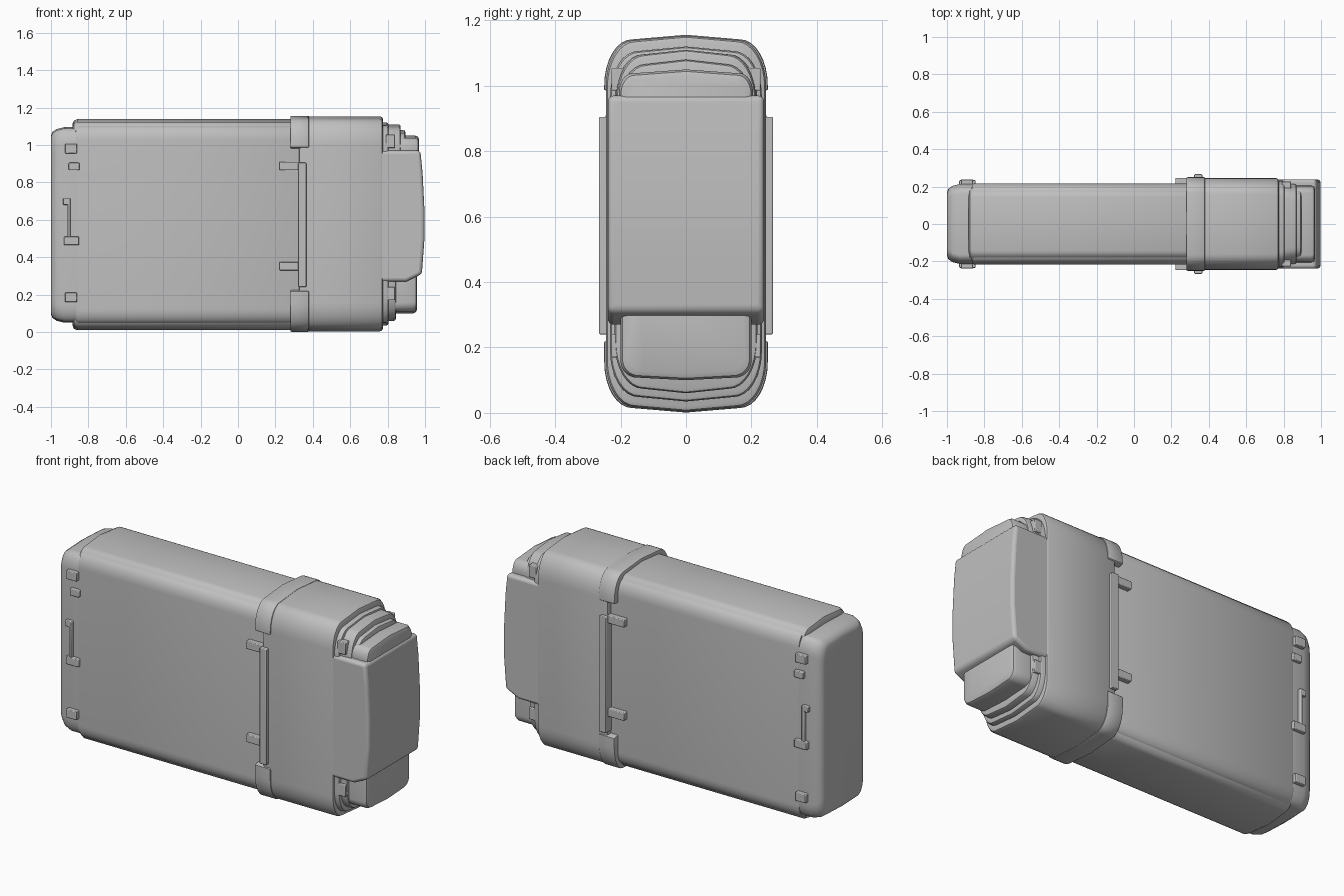
import bpy, bmesh
from math import sin, cos, pi

cube = bpy.data.objects.get("Cube")
if cube:
    bpy.data.objects.remove(cube, do_unlink=True)

grey = bpy.data.materials.new("plain grey")
grey.use_nodes = True
GREY = (0.52, 0.52, 0.52, 1)
grey.diffuse_color = GREY
grey.node_tree.nodes["Principled BSDF"].inputs["Base Color"].default_value = GREY


def finish(name, bm):
    bmesh.ops.recalc_face_normals(bm, faces=bm.faces)
    mesh = bpy.data.meshes.new(name)
    bm.to_mesh(mesh)
    bm.free()
    mesh.materials.append(grey)
    ob = bpy.data.objects.new(name, mesh)
    bpy.context.collection.objects.link(ob)
    bpy.ops.object.select_all(action='DESELECT')
    bpy.context.view_layer.objects.active = ob
    ob.select_set(True)
    bpy.ops.object.shade_smooth_by_angle(angle=0.6)
    return ob


def section(hy, z0, z1, ry, top, bottom, peak):
    """Tall rounded outline with a faintly peaked top and bottom."""
    n = 8
    upper = [(hy - ry + ry * cos(a), z1 - peak - top + top * sin(a))
             for a in (i * pi / 2 / n for i in range(n + 1))]
    lower = [(hy - ry + ry * cos(a), z0 + peak + bottom - bottom * sin(a))
             for a in (i * pi / 2 / n for i in range(n + 1))]
    return (upper + [(0, z1)] + [(-y, z) for y, z in reversed(upper)]
            + [(-y, z) for y, z in lower] + [(0, z0)] + list(reversed(lower)))


def loft(name, stations, hy, z0, z1, ry=.085, top=.14, bottom=.14, peak=.014):
    """Sweep the outline along x; each station is (x, inset)."""
    bm = bmesh.new()
    rings = []
    for x, d in stations:
        pts = section(hy - d, z0 + d, z1 - d, ry, top, bottom, peak)
        rings.append([bm.verts.new((x, y, z)) for y, z in pts])
    for a, b in zip(rings, rings[1:]):
        for i in range(len(a)):
            j = (i + 1) % len(a)
            bm.faces.new((a[i], a[j], b[j], b[i]))
    bm.faces.new(rings[0])
    bm.faces.new(rings[-1])
    return finish(name, bm)


def soft_ends(x0, x1, r):
    return [(x0, r), (x0 + r * .3, r * .3), (x0 + r, 0),
            (x1 - r, 0), (x1 - r * .3, r * .3), (x1, r)]


def slab(name, outline, hy, bevel):
    """Extrude an (x, z) outline across y and round its edges."""
    bm = bmesh.new()
    sides = [[bm.verts.new((x, y, z)) for x, z in outline] for y in (-hy, hy)]
    for i in range(len(outline)):
        j = (i + 1) % len(outline)
        bm.faces.new((sides[0][i], sides[0][j], sides[1][j], sides[1][i]))
    for s in sides:
        bm.faces.new(s)
    ob = finish(name, bm)
    mod = ob.modifiers.new("Rounding", 'BEVEL')
    mod.width, mod.segments, mod.limit_method = bevel, 4, 'ANGLE'
    mod.angle_limit = .5
    return ob


def tab_pair(name, x0, x1, z0, z1, y_out, y_in=.18):
    """Small block on the front face with its twin on the back."""
    bm = bmesh.new()
    for s in (-1, 1):
        vs = bmesh.ops.create_cube(bm, size=1)["verts"]
        for v in vs:
            v.co = ((x0 + x1) / 2 + v.co.x * (x1 - x0),
                    s * (y_in + y_out) / 2 + v.co.y * (y_out - y_in),
                    (z0 + z1) / 2 + v.co.z * (z1 - z0))
    ob = finish(name, bm)
    mod = ob.modifiers.new("Rounding", 'BEVEL')
    mod.width, mod.segments = .004, 2
    return ob


# Long case: shell plus bulging side panels
loft("case_shell", soft_ends(-.885, .36, .025), .203, .01, 1.138, .06, .1, .1)
loft("case_side_panels", soft_ends(-.87, .34, .015), .217, .045, 1.105, .05, .08, .08, 0)

# Closed end of the case
loft("end_cover", [(-1, .045), (-.992, .025), (-.97, .01), (-.93, 0), (-.85, 0)],
     .214, .05, 1.095, .05, .09, .09, .006)

# Head with stepped shoulders
loft("head", soft_ends(.325, .775, .015), .245, .004, 1.153)
loft("shoulder_large", soft_ends(.7, .805, .012), .232, .035, 1.12)
loft("shoulder_middle", soft_ends(.7, .845, .012), .218, .06, 1.11)
loft("shoulder_upper", soft_ends(.7, .87, .012), .214, .3, 1.11)
loft("shoulder_small", soft_ends(.7, .895, .012), .208, .3, 1.08)

# Bulging end block, its raised top and the lower snout
slab("end_block", [(.74, .27), (.90, .27), (.983, .31), (.997, .5), (.997, .65),
                   (.987, .85), (.975, .97), (.74, .97)], .239, .018)
loft("end_block_top", soft_ends(.74, .968, .02), .205, .4, 1.05, .04, .06, .06, .012)
loft("snout", soft_ends(.74, .957, .02), .2, .1, .45, .05, .05, .05, .008)

# Corner straps where head meets case
loft("strap_top", soft_ends(.28, .38, .006), .25, .965, 1.156, .085, .14, .01)
loft("strap_bottom", soft_ends(.28, .38, .006), .25, .001, .24, .085, .01, .14)

# Hinge strips and locating tabs on both faces
tab_pair("hinge_strip", .322, .365, .24, .905, .266)
for z in (.33, .865):
    tab_pair("case_tab", .222, .33, z, z + .045, .247)

# Latch details at the closed end
tab_pair("latch_bar", -.912, -.895, .5, .7, .232)
tab_pair("latch_lower_block", -.93, -.85, .465, .51, .236)
tab_pair("latch_upper_block", -.935, -.895, .68, .715, .232)
tab_pair("latch_tab", -.905, -.848, .865, .905, .234)
for z in (.16, .955):
    tab_pair("corner_lug", -.925, -.86, z, z + .05, .238)

# Small ribs in the shoulder notches
for z in (.17, .985):
    tab_pair("shoulder_rib", .79, .84, z, z + .07, .228)
